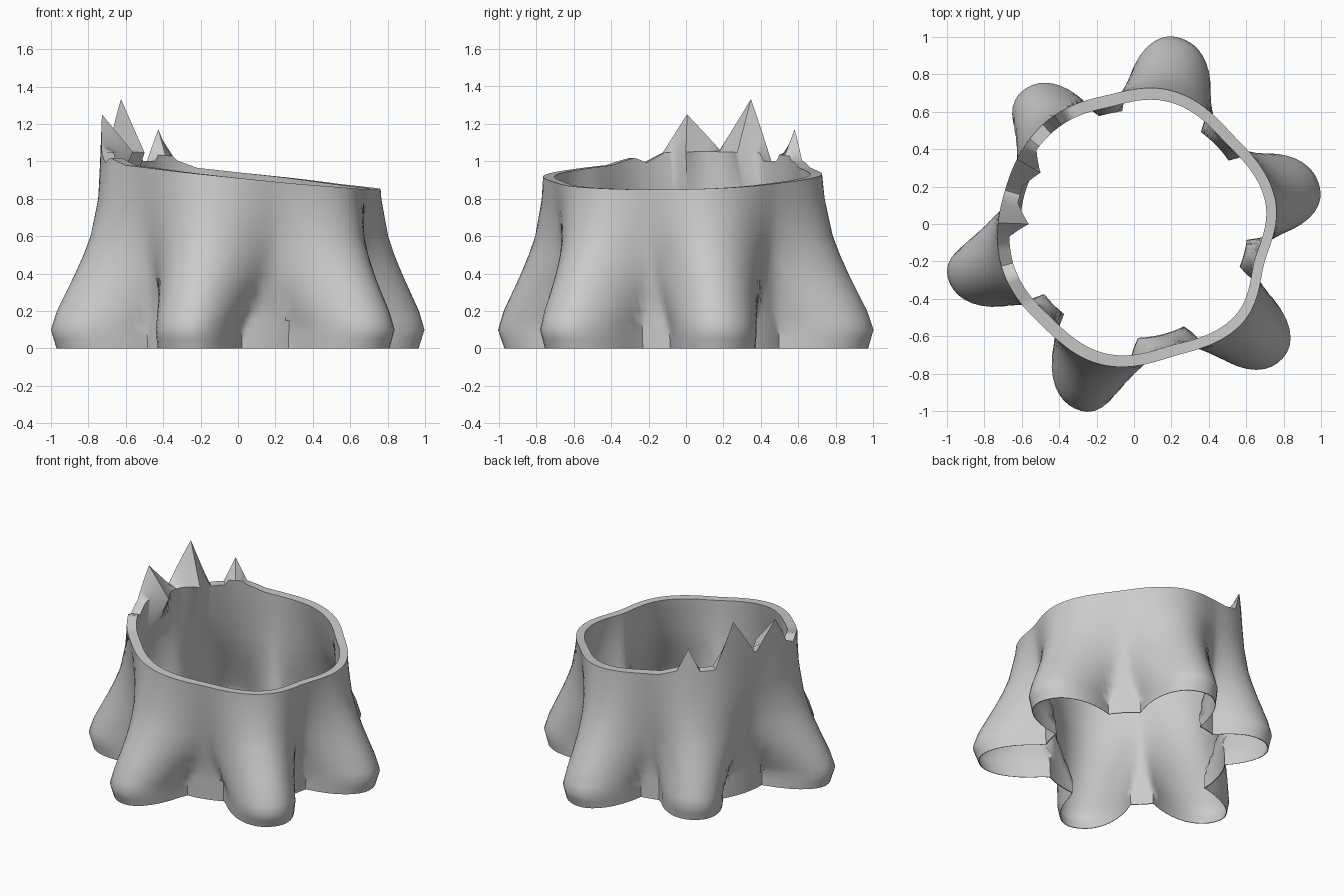
import bpy, bmesh, math

cube = bpy.data.objects.get("Cube")
if cube:
    bpy.data.objects.remove(cube, do_unlink=True)

STEP = 2                       # degrees between wall columns
LEVELS = [0, .05, .1, .15, .2, .3, .4, .5, .6, .7, .8]

# Root direction, reach, and foot half-widths (clockwise, anticlockwise) in degrees
ROOTS = [(11, 1.012, 19, 23), (77, 1.027, 23, 19), (130, .93, 21, 18),
         (196, 1.037, 16, 22), (254, 1.037, 22, 17), (318, 1.07, 21, 19)]
# Radius by height, for the hollows between roots and along the root backs
VALLEY = [(0, .615), (.2, .62), (.4, .655), (.6, .687), (.8, .71), (1, .728)]
RIDGE = [(0, .97), (.1, 1.0), (.2, .97), (.4, .88), (.57, .81), (.8, .765), (1, .746)]
# Wall thickness by height
THICK = [(0, .006), (.25, .012), (.7, .04), (.95, .065)]
# Splinter height above the sloping rim, by angle
SPLINTERS = [(110, 0), (120, .03), (126, .19), (132, .015), (140, .01), (150, .335),
             (164, .06), (178, .25), (188, .05), (196, 0), (202, .03), (214, 0)]
# Inward jut of the splinter feet, by angle
LEDGE = [(142, 0), (150, .08), (160, .02), (168, .02), (178, .1), (184, 0)]


def interp(points, x):
    if x <= points[0][0]:
        return points[0][1]
    for (a, u), (b, v) in zip(points, points[1:]):
        if x <= b:
            return u + (v - u) * (x - a) / (b - a)
    return points[-1][1]


def turn(a, b):
    """Signed angle from b to a."""
    return (a - b + 180) % 360 - 180


def root_swell(deg, z):
    """Strongest root bulge in this direction, 0 to about 1."""
    best = 0
    t = max(0, min((z - .12) / .3, 1))
    for i, (ang, reach, foot_cw, foot_acw) in enumerate(ROOTS):
        d = turn(deg, ang)
        foot, side = (foot_acw, 1) if d > 0 else (foot_cw, -1)
        half = abs(turn(ROOTS[(i + side) % len(ROOTS)][0], ang)) / 2
        q = min(abs(d) / (foot + (half - foot) * t), 1)
        shape = (1 - q ** 2.2) * (1 - t) + math.cos(q * math.pi / 2) ** 1.7 * t
        best = max(best, shape * (reach - .615) / .385)
    return best


def wall_point(deg, z, inset=0):
    zc = min(z, 1)
    low = interp(VALLEY, zc)
    r = low + (interp(RIDGE, zc) - low) * root_swell(deg, zc) - inset
    a = math.radians(deg)
    return (r * math.cos(a) + .01 * zc, r * math.sin(a) - .02 * zc, z)


def column(deg):
    """Closed section: up the inside, over the rim, down the outside."""
    a = math.radians(deg)
    rim = .925 - .075 * math.cos(a) + .015 * math.sin(a)
    extra = interp(SPLINTERS, deg)
    inner_top = rim + min(extra, .05)
    inside = [wall_point(deg, z, interp(THICK, z)) for z in LEVELS]
    inside.append(wall_point(deg, inner_top, interp(THICK, inner_top) + interp(LEDGE, deg)))
    return inside + [wall_point(deg, z) for z in [rim + extra] + LEVELS[::-1]]


# Hollow stump shell
bm = bmesh.new()
cols = [[bm.verts.new(p) for p in column(d)] for d in range(0, 360, STEP)]
for i, a in enumerate(cols):
    b = cols[(i + 1) % len(cols)]
    n = len(a)
    for j in range(n):
        k = (j + 1) % n
        bm.faces.new((a[j], a[k], b[k], b[j]))
bmesh.ops.recalc_face_normals(bm, faces=bm.faces)
mesh = bpy.data.meshes.new("stump_shell")
bm.to_mesh(mesh)
bm.free()
stump = bpy.data.objects.new("stump_shell", mesh)
bpy.context.collection.objects.link(stump)

# Plain grey material
grey = bpy.data.materials.new("plain_grey")
grey.use_nodes = True
colour = (.6, .6, .6, 1)
grey.diffuse_color = colour
grey.node_tree.nodes["Principled BSDF"].inputs["Base Color"].default_value = colour
mesh.materials.append(grey)

bpy.ops.object.select_all(action='DESELECT')
stump.select_set(True)
bpy.context.view_layer.objects.active = stump
bpy.ops.object.shade_smooth_by_angle(angle=math.radians(45))
